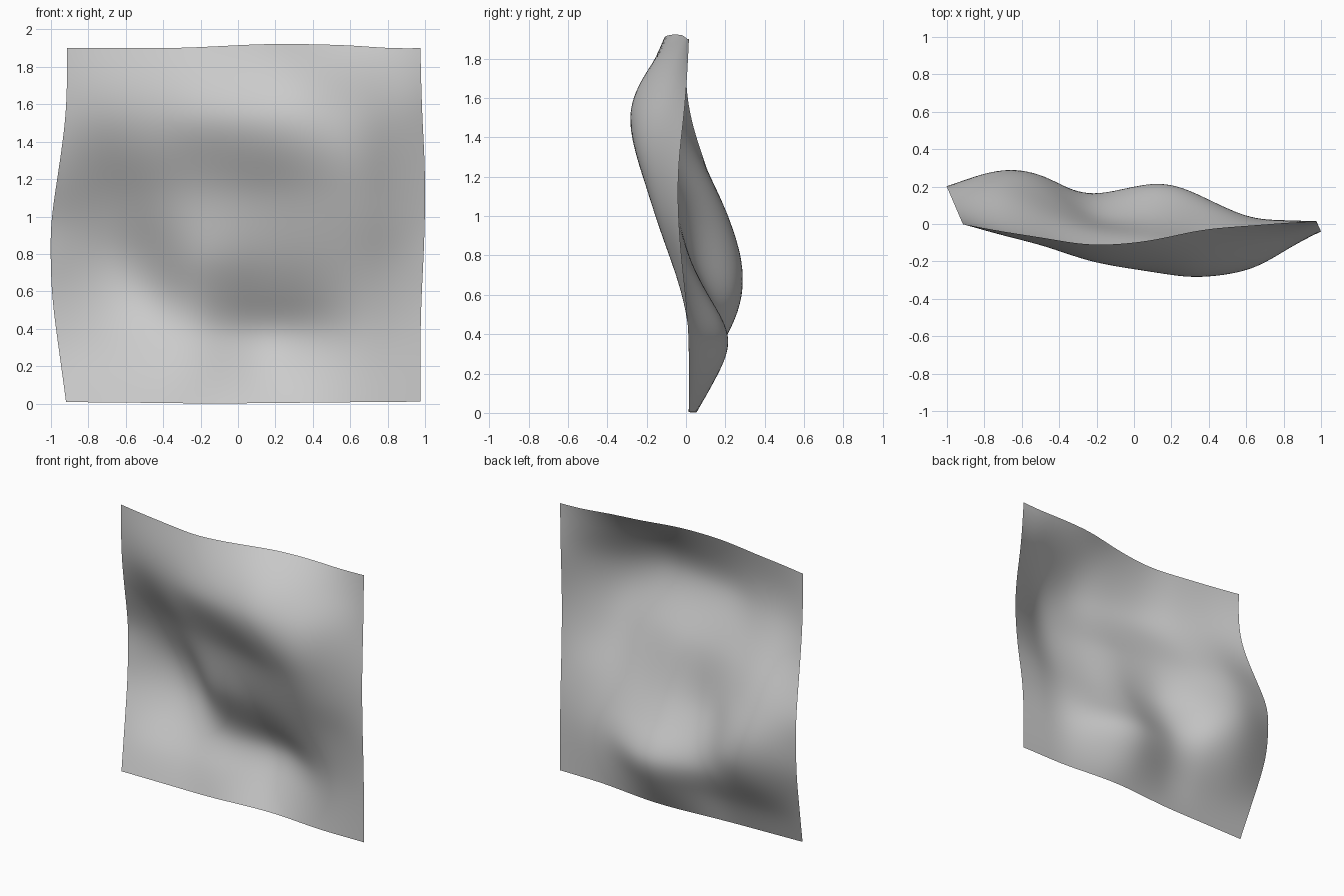
import bpy, bmesh
from mathutils import Vector

if "Cube" in bpy.data.objects:
    bpy.data.objects.remove(bpy.data.objects["Cube"])

# Control sections: position across the sheet, then depth from bottom to top
SECTIONS = [
    (-0.915, (.01, .07, .13, .18, .2, .193, .14, .075, .022, 0, 0)),
    (-0.70, (.015, .09, .195, .272, .282, .228, .14, .035, -.042, -.06, -.04)),
    (-0.45, (.02, .095, .192, .24, .2, .12, .035, -.06, -.122, -.12, -.08)),
    (-0.20, (.03, .098, .163, .127, .047, -.002, -.05, -.135, -.203, -.178, -.11)),
    (0.10, (.052, .158, .213, .13, .03, -.035, -.1, -.2, -.257, -.2, -.085)),
    (0.35, (.045, .115, .152, .068, -.028, -.1, -.17, -.253, -.28, -.197, -.035)),
    (0.60, (.02, .04, .04, -.008, -.073, -.14, -.2, -.243, -.225, -.13, -.01)),
    (0.80, (.015, .02, .015, -.01, -.05, -.1, -.135, -.147, -.12, -.055, .005)),
    (0.982, (.015, .015, .012, 0, -.02, -.035, -.04, -.03, -.01, .005, .015)),
]
STEPS = 8      # subdivisions between neighbouring control points
HEIGHT = 1.9


def extend(c):
    return [2 * c[0] - c[1], *c, 2 * c[-1] - c[-2]]


def spline(points):
    """Cubic B-spline whose control points are adjusted to pass through the points."""
    ctrl = list(points)
    for _ in range(25):
        e = extend(ctrl)
        ctrl = [c + p - (a + 4 * c + b) / 6
                for a, c, b, p in zip(e, e[1:], e[2:], points)]
    e = extend(ctrl)
    out = []
    for a, b, c, d in zip(e, e[1:], e[2:], e[3:]):
        for k in range(STEPS):
            t = k / STEPS
            out.append((a * (1 - t) ** 3 + b * (3 * t ** 3 - 6 * t * t + 4)
                        + c * (1 + 3 * t + 3 * t * t - 3 * t ** 3) + d * t ** 3) / 6)
    out.append(points[-1].copy())
    return out


# Vertical curves; the side edges swing outward with their depth
columns = []
last = len(SECTIONS) - 1
for i, (x, depths) in enumerate(SECTIONS):
    swing = {0: -0.43, last: -0.45}.get(i, 0)
    lift = 0.022 * max(0, 1 - ((x - 0.27) / 0.55) ** 2)     # slight crown on the top edge
    drop = 0.01 * min(1, abs(x + 0.1))                      # slight rise at the bottom corners
    n = len(depths) - 1
    columns.append(spline([
        Vector((x + swing * y, y, drop + (HEIGHT - drop) * j / n + lift * (j / n) ** 4))
        for j, y in enumerate(depths)]))

# Sheet surface: curves across the vertical curves
rows = [spline(list(row)) for row in zip(*columns)]
bm = bmesh.new()
grid = [[bm.verts.new(p) for p in row] for row in rows]
for lower, upper in zip(grid, grid[1:]):
    for i in range(len(lower) - 1):
        bm.faces.new((lower[i], lower[i + 1], upper[i + 1], upper[i])).smooth = True

mesh = bpy.data.meshes.new("wavy_sheet")
bm.to_mesh(mesh)
bm.free()
sheet = bpy.data.objects.new("wavy_sheet", mesh)
bpy.context.collection.objects.link(sheet)

# Plain grey
grey = bpy.data.materials.new("light_grey")
grey.diffuse_color = (0.6, 0.6, 0.6, 1)
grey.use_nodes = True
grey.node_tree.nodes["Principled BSDF"].inputs["Base Color"].default_value = grey.diffuse_color
mesh.materials.append(grey)
